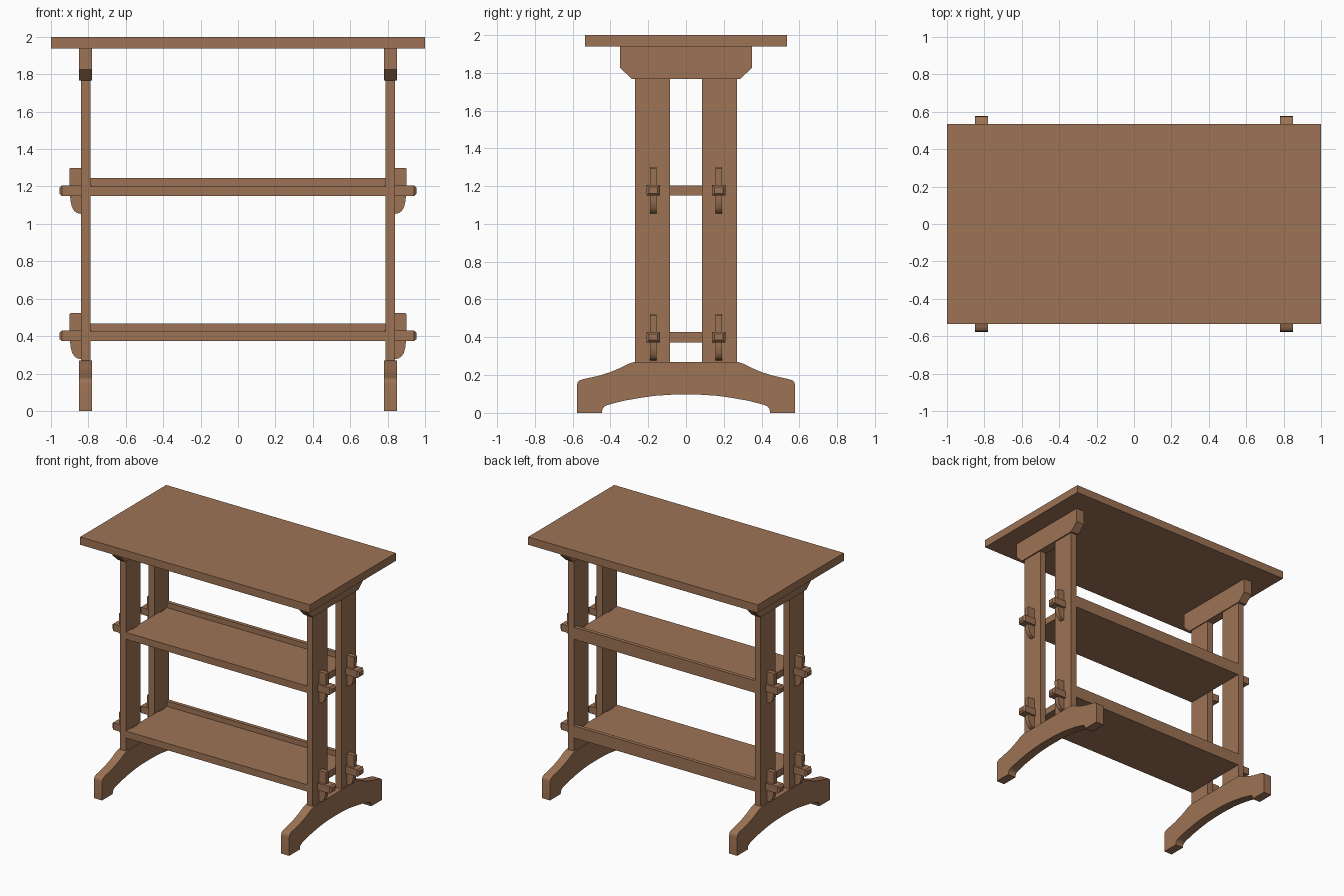
import bpy, bmesh, math
from mathutils import Vector

if "Cube" in bpy.data.objects:
    bpy.data.objects.remove(bpy.data.objects["Cube"])

wood = bpy.data.materials.new("warm_brown_wood")
wood.diffuse_color = (0.335, 0.172, 0.09, 1)
wood.use_nodes = True
wood.node_tree.nodes["Principled BSDF"].inputs["Base Color"].default_value = wood.diffuse_color


def finish(bm, name, smooth=False):
    bmesh.ops.recalc_face_normals(bm, faces=bm.faces)
    me = bpy.data.meshes.new(name)
    bm.to_mesh(me)
    bm.free()
    me.materials.append(wood)
    ob = bpy.data.objects.new(name, me)
    bpy.context.collection.objects.link(ob)
    if smooth:
        bpy.ops.object.select_all(action='DESELECT')
        ob.select_set(True)
        bpy.context.view_layer.objects.active = ob
        bpy.ops.object.shade_smooth_by_angle(angle=math.radians(35))
    return ob


def prism(name, pts, direction, smooth=False):
    """Extrude a closed 3D outline along a direction."""
    bm = bmesh.new()
    face = bm.faces.new([bm.verts.new(p) for p in pts])
    ext = bmesh.ops.extrude_face_region(bm, geom=[face])
    moved = [v for v in ext["geom"] if isinstance(v, bmesh.types.BMVert)]
    bmesh.ops.translate(bm, verts=moved, vec=Vector(direction))
    return finish(bm, name, smooth)


def box(name, x0, x1, y0, y1, z0, z1):
    return prism(name, [(x0, y0, z0), (x1, y0, z0), (x1, y1, z0), (x0, y1, z0)],
                 (0, 0, z1 - z0))


def tenon(name, s, y, z0, z1):
    """Square peg with a chamfered outer end."""
    bm = bmesh.new()
    rings = []
    for x, inset in ((0.78, 0), (0.942, 0), (0.955, 0.012)):
        a, b = y - 0.035 + inset, y + 0.035 - inset
        c, d = z0 + inset, z1 - inset
        rings.append([bm.verts.new((s * x, p, q))
                      for p, q in ((a, c), (b, c), (b, d), (a, d))])
    for r, t in zip(rings, rings[1:]):
        for i in range(4):
            j = (i + 1) % 4
            bm.faces.new((r[i], r[j], t[j], t[i]))
    bm.faces.new(rings[0])
    bm.faces.new(rings[-1])
    return finish(bm, name)


def mirrored(half):
    """Close a half outline (top centre to bottom centre) across y = 0."""
    return half + [(-y, z) for y, z in reversed(half) if y > 0]


# Half outlines in y, z
foot = mirrored([(0.27, 0.27), (0.30, 0.262), (0.345, 0.239), (0.40, 0.216),
                 (0.46, 0.197), (0.55, 0.177), (0.565, 0.171), (0.574, 0.161),
                 (0.577, 0.145), (0.577, 0), (0.445, 0), (0.442, 0.02),
                 (0.432, 0.034), (0.415, 0.042), (0.33, 0.064), (0.24, 0.08),
                 (0.16, 0.091), (0.08, 0.096), (0, 0.097)])
bearer = mirrored([(0.348, 1.94), (0.348, 1.825), (0.287, 1.767)])

# Wedge outline in x, z (relative to the tenon bottom)
wedge = [(0.835, 0.15), (0.895, 0.15), (0.902, 0.143), (0.898, 0), (0.895, -0.03),
         (0.888, -0.06), (0.876, -0.08), (0.86, -0.092), (0.835, -0.097)]

# Table top
box("table_top", -1, 1, -0.535, 0.535, 1.938, 2.0)

# Shelves with a raised lip along the back
levels = (("lower", 0.373), ("upper", 1.15))
for level, z in levels:
    section = [(-0.27, z), (0.27, z), (0.27, z + 0.095), (0.24, z + 0.095),
               (0.24, z + 0.054), (-0.27, z + 0.054)]
    prism(level + "_shelf", [(-0.79, a, b) for a, b in section], (1.58, 0, 0))

for s, side in ((-1, "left"), (1, "right")):
    # Arched foot and top bearer
    prism(side + "_foot", [(s * 0.78, y, z) for y, z in foot], (s * 0.07, 0, 0), True)
    prism(side + "_bearer", [(s * 0.78, y, z) for y, z in bearer], (s * 0.07, 0, 0))
    for t, end in ((-1, "front"), (1, "back")):
        tag = side + "_" + end
        # Upright post
        box(tag + "_post", *sorted((s * 0.788, s * 0.84)),
            *sorted((t * 0.085, t * 0.27)), 0.265, 1.77)
        # Through tenons locked by wedges
        for level, z in levels:
            y = t * 0.173
            tenon(level + "_" + tag + "_tenon", s, y, z, z + 0.056)
            prism(level + "_" + tag + "_wedge",
                  [(s * x, y - 0.018, z + h) for x, h in wedge], (0, 0.036, 0), True)
